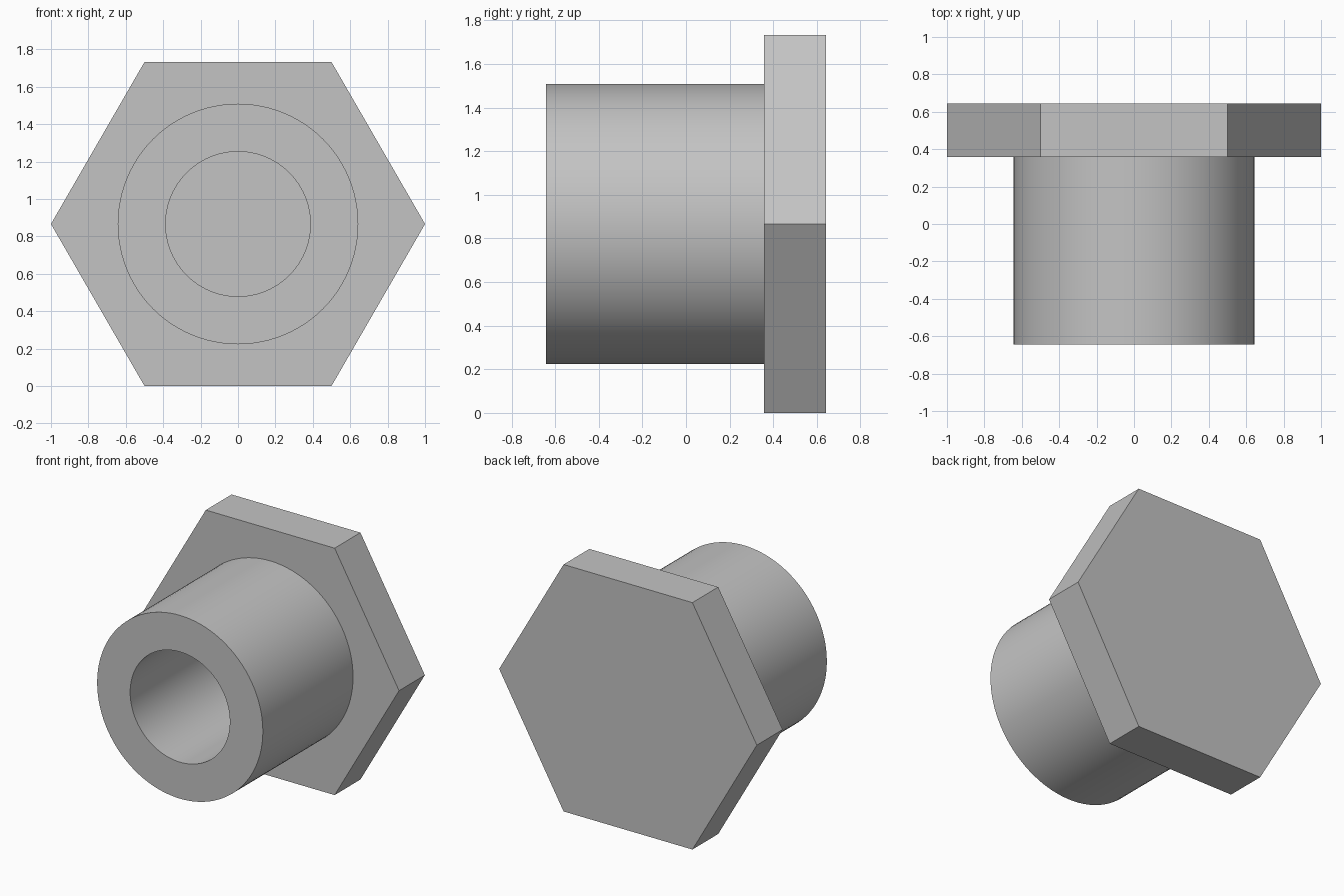
import bpy
import bmesh
from math import cos, sin, tau, radians

CENTRE_Z = 0.866
FRONT, SHOULDER, BACK = -0.643, 0.357, 0.643
OUTER_R, BORE_R, HEX_R = 0.643, 0.387, 1.0

cube = bpy.data.objects.get("Cube")
if cube:
    bpy.data.objects.remove(cube, do_unlink=True)

# Plain grey for the whole part
grey = bpy.data.materials.new("plain grey")
grey.use_nodes = True
colour = (0.55, 0.55, 0.55, 1)
grey.diffuse_color = colour
grey.node_tree.nodes["Principled BSDF"].inputs["Base Color"].default_value = colour


def loft(name, profile, sides, cap_ends):
    """Sweep (radius, y) points around the horizontal axis."""
    bm = bmesh.new()
    rings = [[bm.verts.new((r * cos(tau * i / sides), y, r * sin(tau * i / sides)))
              for i in range(sides)] for r, y in profile]
    for a, b in zip(rings, rings[1:]):
        for i in range(sides):
            j = (i + 1) % sides
            bm.faces.new((a[i], a[j], b[j], b[i]))
    if cap_ends:
        bm.faces.new(rings[0])
        bm.faces.new(rings[-1][::-1])
        bmesh.ops.recalc_face_normals(bm, faces=bm.faces)
    mesh = bpy.data.meshes.new(name)
    bm.to_mesh(mesh)
    bm.free()
    mesh.materials.append(grey)
    obj = bpy.data.objects.new(name, mesh)
    obj.location.z = CENTRE_Z
    bpy.context.collection.objects.link(obj)
    return obj


# Solid hexagonal flange at the back; its front face closes the bore
loft("hex_flange", [(HEX_R, SHOULDER), (HEX_R, BACK)], 6, True)

# Hollow sleeve: bore wall, front rim, outer wall
sleeve = loft("sleeve", [(BORE_R, SHOULDER), (BORE_R, FRONT),
                         (OUTER_R, FRONT), (OUTER_R, SHOULDER)], 96, False)

bpy.ops.object.select_all(action="DESELECT")
sleeve.select_set(True)
bpy.context.view_layer.objects.active = sleeve
bpy.ops.object.shade_smooth_by_angle(angle=radians(30))
